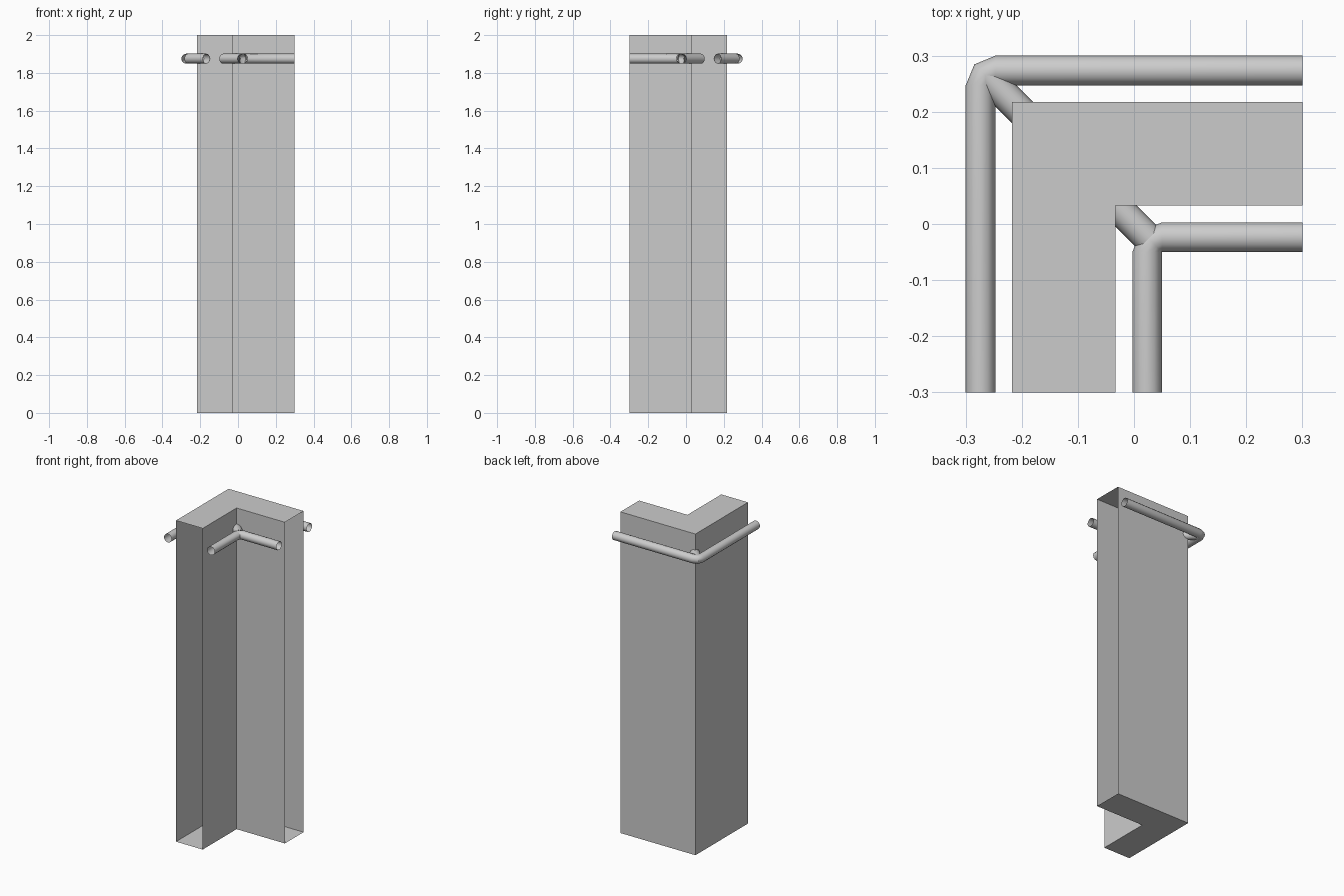
import bpy, bmesh
from math import cos, sin, pi
from mathutils import Vector

if "Cube" in bpy.data.objects:
    bpy.data.objects.remove(bpy.data.objects["Cube"])

SIDES, R, Z = 12, 0.0265, 1.875


def finish(bm, name, smooth=False):
    bmesh.ops.remove_doubles(bm, verts=bm.verts, dist=1e-5)
    bmesh.ops.recalc_face_normals(bm, faces=bm.faces)
    me = bpy.data.meshes.new(name)
    bm.to_mesh(me)
    bm.free()
    ob = bpy.data.objects.new(name, me)
    bpy.context.collection.objects.link(ob)
    if smooth:
        bpy.context.view_layer.objects.active = ob
        ob.select_set(True)
        bpy.ops.object.shade_smooth_by_angle(angle=0.6)
        ob.select_set(False)


def tube(name, rings):
    """Open-ended tube; each ring is (centre, outward direction)."""
    bm = bmesh.new()
    loops = []
    for c, d in rings:
        d = Vector(d).normalized()
        loops.append([bm.verts.new(Vector(c) + R * cos(a) * d + Vector((0, 0, R * sin(a))))
                      for a in (2 * pi * i / SIDES for i in range(SIDES))])
    for a, b in zip(loops, loops[1:]):
        for i in range(SIDES):
            j = (i + 1) % SIDES
            bm.faces.new((a[i], a[j], b[j], b[i]))
    finish(bm, name, True)


def corner_rail(name, k):
    """Rail bent around the pivot (k, -k), running out to the open wall ends."""
    rings = [((k - R, -0.3, Z), (-1, 0, 0))]
    for a in (pi, 0.75 * pi, 0.5 * pi):
        d = Vector((cos(a), sin(a), 0))
        rings.append((Vector((k, -k, Z)) + R * d, d))
    rings.append(((0.3, R - k, Z), (0, 1, 0)))
    tube(name, rings)


def bracket(name, a, b):
    """Diagonal stub joining rail to wall."""
    tube(name, [((t, -t, Z), (1, 1, 0)) for t in (a, b)])


# L-shaped wall shell: capped top and bottom, open at the two cut ends
o, i, e = 0.217, 0.033, 0.3
outline = [(-o, -e), (-o, o), (e, o), (e, i), (-i, i), (-i, -e)]
bm = bmesh.new()
low, high = ([bm.verts.new((x, y, z)) for x, y in outline] for z in (0, 2))
bm.faces.new(low)
bm.faces.new(high)
for n in (0, 1, 3, 4):
    bm.faces.new((low[n], low[n + 1], high[n + 1], high[n]))
finish(bm, "corner_wall")

# Handrails on both sides of the wall
corner_rail("outer_rail", -0.247)
corner_rail("inner_rail", 0.05)

# Brackets running into the wall
bracket("outer_bracket", -0.265, -0.167)
bracket("inner_bracket", 0.026, -0.08)
